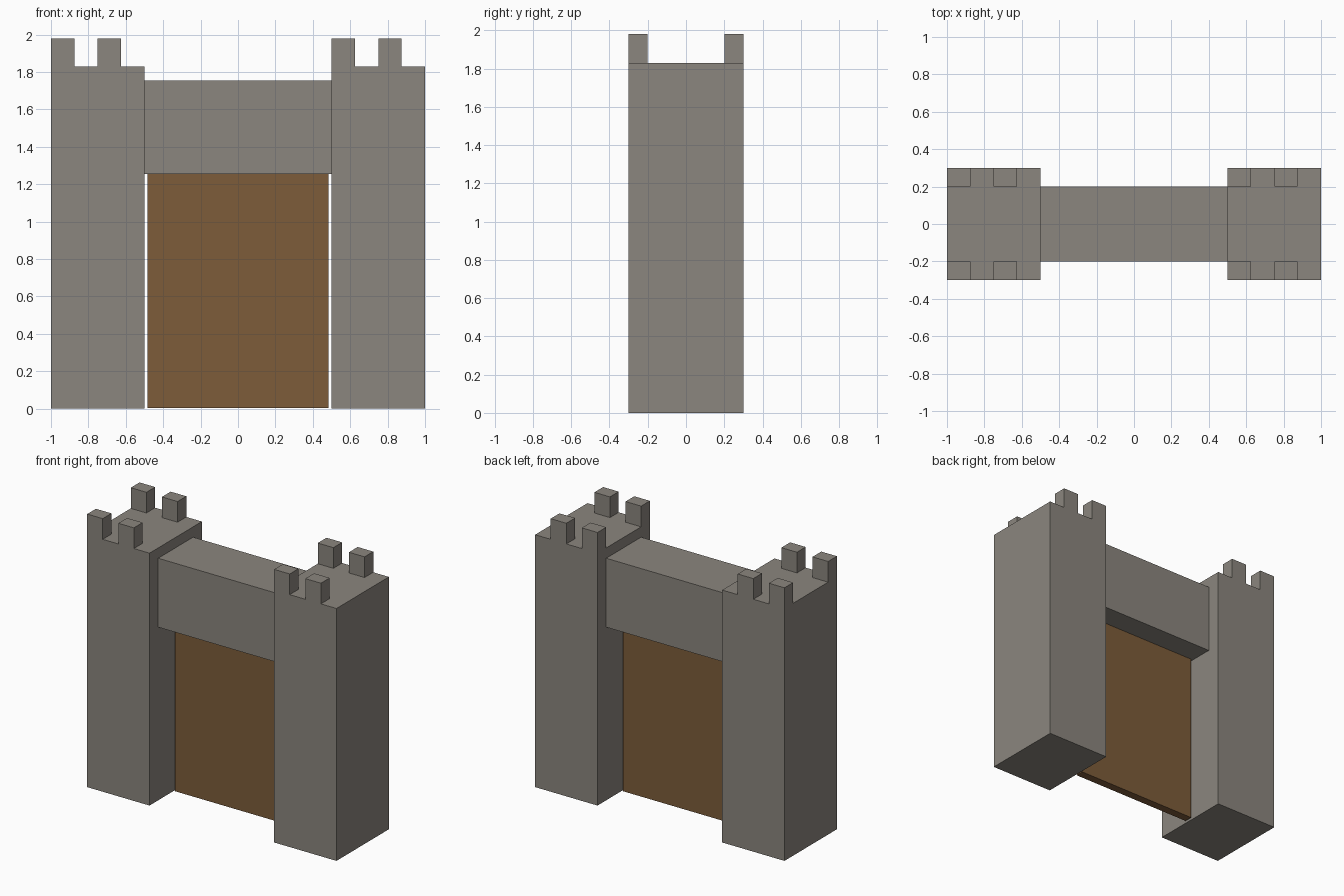
import bpy
import bmesh
from mathutils import Vector

# Remove the default cube
cube = bpy.data.objects.get("Cube")
if cube:
    bpy.data.objects.remove(cube, do_unlink=True)


def make_material(name, rgb):
    mat = bpy.data.materials.new(name)
    mat.use_nodes = True
    colour = (*rgb, 1.0)
    mat.diffuse_color = colour
    mat.node_tree.nodes["Principled BSDF"].inputs["Base Color"].default_value = colour
    return mat


def make_box(name, low, high, mat):
    """Flat-faced box spanning two opposite corners."""
    low, high = Vector(low), Vector(high)
    bm = bmesh.new()
    bmesh.ops.create_cube(bm, size=1)
    bmesh.ops.scale(bm, vec=high - low, verts=bm.verts)
    mesh = bpy.data.meshes.new(name)
    bm.to_mesh(mesh)
    bm.free()
    mesh.materials.append(mat)
    obj = bpy.data.objects.new(name, mesh)
    obj.location = (low + high) / 2
    bpy.context.collection.objects.link(obj)
    return obj


stone = make_material("grey stone", (0.258, 0.238, 0.209))
wood = make_material("brown wood", (0.205, 0.107, 0.042))

TOWER_W, TOWER_D, TOWER_H = 0.5, 0.6, 1.83
MERLON_W, MERLON_D, MERLON_H = 0.125, 0.1, 0.15

# Towers, each with two battlements along the front and back edges
for side, left_edge in (("right", -1.0), ("left", 0.5)):
    make_box(f"{side}_tower", (left_edge, -TOWER_D / 2, 0),
             (left_edge + TOWER_W, TOWER_D / 2, TOWER_H), stone)
    for row, y in (("front", -TOWER_D / 2), ("back", TOWER_D / 2 - MERLON_D)):
        for i in range(2):
            x = left_edge + i * 2 * MERLON_W
            make_box(f"{side}_{row}_battlement_{i + 1}", (x, y, TOWER_H),
                     (x + MERLON_W, y + MERLON_D, TOWER_H + MERLON_H), stone)

# Stone beam bridging the towers
make_box("lintel", (-0.5, -0.2, 1.255), (0.5, 0.2, 1.755), stone)

# Thin wooden gate below the beam
make_box("gate", (-0.485, -0.03, 0.005), (0.485, 0.03, 1.255), wood)
